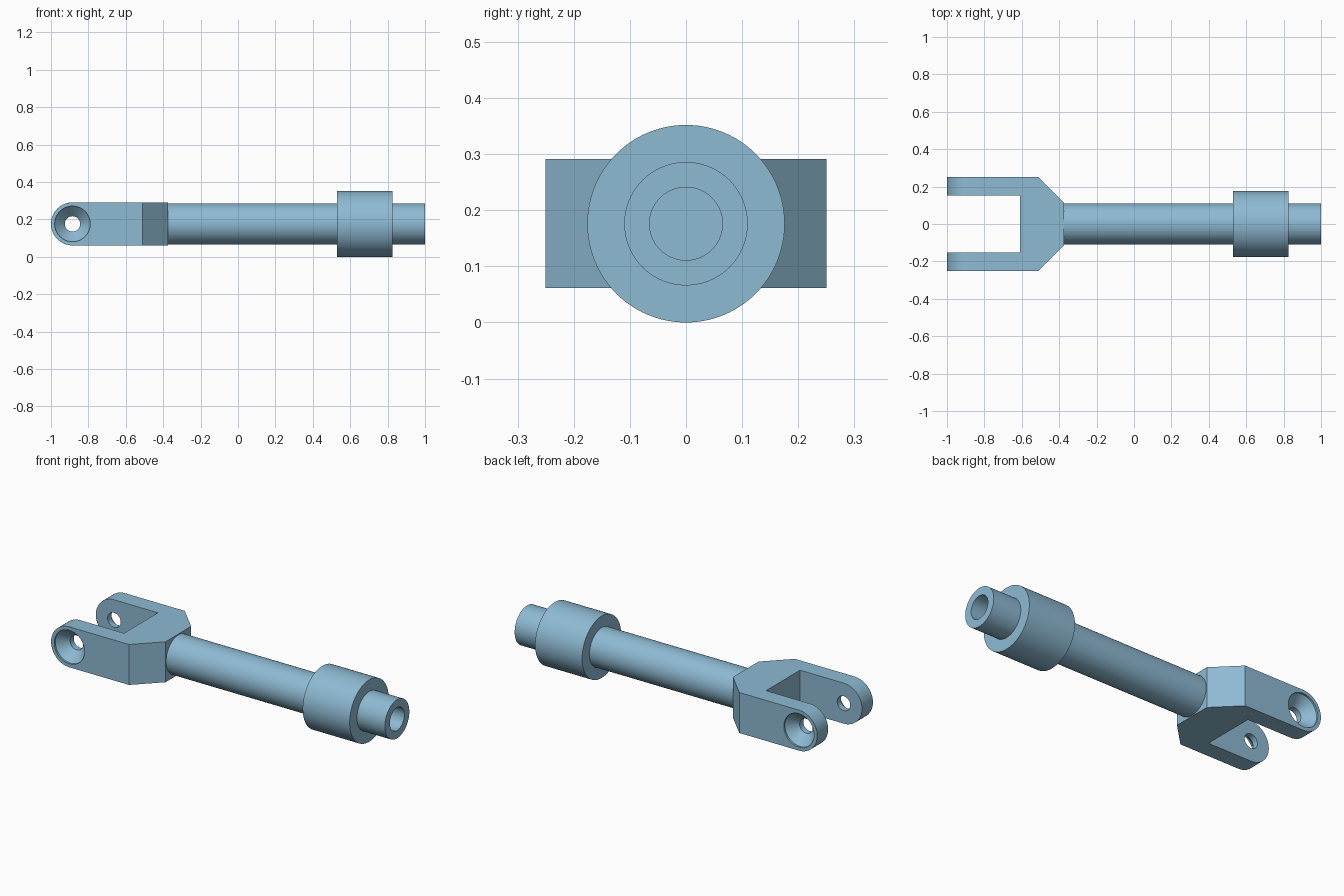
import bpy, bmesh, math
from mathutils import Matrix, Vector

if "Cube" in bpy.data.objects:
    bpy.data.objects.remove(bpy.data.objects["Cube"])

AXIS_Z = 0.176      # height of the shaft centreline
PIN_X = -0.885      # centre of the pin holes
HALF_H = 0.115      # half height of the fork

steel = bpy.data.materials.new("steel blue")
steel.diffuse_color = (0.27, 0.49, 0.65, 1)
steel.use_nodes = True
steel.node_tree.nodes["Principled BSDF"].inputs["Base Color"].default_value = steel.diffuse_color


def finish(name, bm):
    bmesh.ops.recalc_face_normals(bm, faces=bm.faces)
    mesh = bpy.data.meshes.new(name)
    bm.to_mesh(mesh)
    bm.free()
    mesh.materials.append(steel)
    ob = bpy.data.objects.new(name, mesh)
    bpy.context.collection.objects.link(ob)
    return ob


def prism(name, points, offset):
    """Extrude a closed outline along an offset."""
    bm = bmesh.new()
    face = bm.faces.new([bm.verts.new(p) for p in points])
    new = bmesh.ops.extrude_face_region(bm, geom=[face])["geom"]
    bmesh.ops.translate(bm, vec=Vector(offset),
                        verts=[g for g in new if isinstance(g, bmesh.types.BMVert)])
    return finish(name, bm)


def lathe(name, profile, matrix, steps=96):
    """Spin (along, radius) points round the x axis, then place the result."""
    bm = bmesh.new()
    verts = [bm.verts.new((a, 0, r)) for a, r in profile]
    edges = [bm.edges.new(pair) for pair in zip(verts, verts[1:])]
    bmesh.ops.spin(bm, geom=verts + edges, axis=(1, 0, 0), cent=(0, 0, 0),
                   angle=math.tau, steps=steps)
    bmesh.ops.remove_doubles(bm, verts=bm.verts, dist=1e-5)
    bm.transform(matrix)
    return finish(name, bm)


def boolean(ob, cutter, operation):
    mod = ob.modifiers.new(operation.lower(), 'BOOLEAN')
    mod.operation = operation
    mod.solver = 'EXACT'
    mod.object = cutter
    bpy.context.view_layer.objects.active = ob
    bpy.ops.object.modifier_apply(modifier=mod.name)
    bpy.data.objects.remove(cutter)


def shade(ob):
    bpy.ops.object.select_all(action='DESELECT')
    ob.select_set(True)
    bpy.context.view_layer.objects.active = ob
    bpy.ops.object.shade_smooth_by_angle(angle=math.radians(30))


# Fork: plan outline with a slot and tapered shoulders
half = [(-0.61, 0.152), (-1.05, 0.152), (-1.05, 0.25), (-0.51, 0.25), (-0.375, 0.115)]
outline = half + [(x, -y) for x, y in reversed(half)]
fork = prism("fork", [(x, y, -0.2) for x, y in outline], (0, 0, 0.8))

# Side outline with the rounded arm ends
arc = [math.pi / 2 + math.pi * i / 32 for i in range(33)]
side = [(PIN_X + HALF_H * math.cos(a), -0.5, AXIS_Z + HALF_H * math.sin(a)) for a in arc]
side += [(0, -0.5, AXIS_Z - HALF_H), (0, -0.5, AXIS_Z + HALF_H)]
boolean(fork, prism("fork_side_cutter", side, (0, 1, 0)), 'INTERSECT')

# Countersunk pin hole in each arm
for sign in (-1, 1):
    hole = [(0.1, 0), (0.1, 0.041), (0.185, 0.041), (0.24, 0.095), (0.3, 0.095), (0.3, 0)]
    place = Matrix.Translation((PIN_X, 0, AXIS_Z)) @ Matrix.Rotation(sign * math.pi / 2, 4, 'Z')
    boolean(fork, lathe("pin_hole_cutter", hole, place, 64), 'DIFFERENCE')
shade(fork)

# Shaft with collar and bored end
shaft_profile = [(-0.40, 0), (-0.40, 0.11), (0.53, 0.11), (0.53, 0.176), (0.825, 0.176),
                 (0.825, 0.11), (1.0, 0.11), (1.0, 0.065), (0.70, 0.065), (0.70, 0)]
shade(lathe("shaft", shaft_profile, Matrix.Translation((0, 0, AXIS_Z))))
